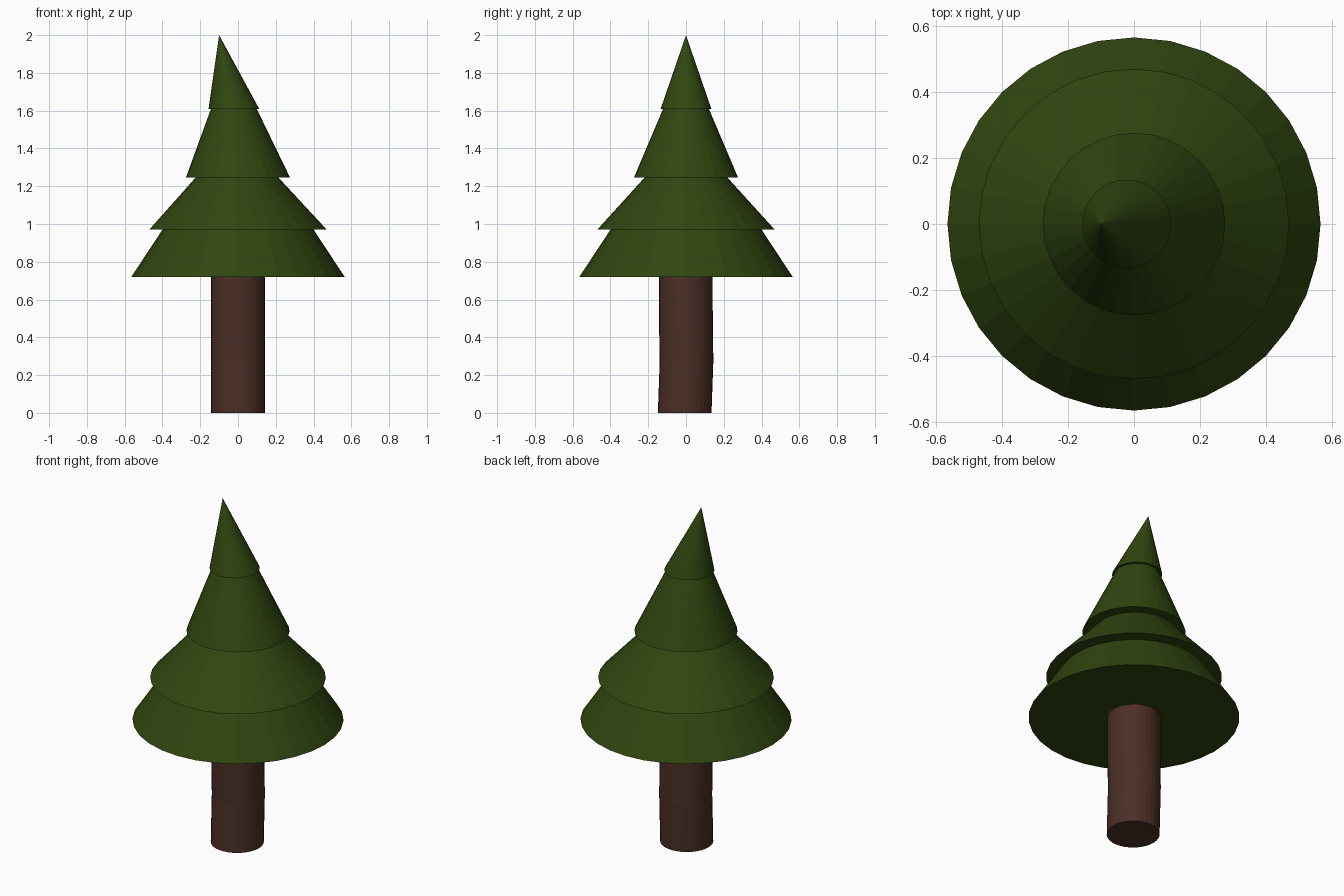
import bpy, bmesh, math

if "Cube" in bpy.data.objects:
    bpy.data.objects.remove(bpy.data.objects["Cube"])

SIDES = 32


def material(name, color):
    m = bpy.data.materials.new(name)
    m.diffuse_color = (*color, 1)
    m.use_nodes = True
    m.node_tree.nodes["Principled BSDF"].inputs["Base Color"].default_value = m.diffuse_color
    return m


def loft(name, rings, mat, tip=None):
    """Stack of circles (x, y, z, radius), closed by caps or a pointed tip."""
    bm = bmesh.new()
    loops = []
    for x, y, z, r in rings:
        loops.append([bm.verts.new((x + r * math.cos(a), y + r * math.sin(a), z))
                      for a in (2 * math.pi * i / SIDES for i in range(SIDES))])
    for lo, hi in zip(loops, loops[1:]):
        for i in range(SIDES):
            j = (i + 1) % SIDES
            bm.faces.new((lo[i], lo[j], hi[j], hi[i]))
    bm.faces.new(loops[0][::-1])
    if tip:
        t = bm.verts.new(tip)
        for i in range(SIDES):
            bm.faces.new((loops[-1][i], loops[-1][(i + 1) % SIDES], t))
    else:
        bm.faces.new(loops[-1])
    bm.normal_update()
    me = bpy.data.meshes.new(name)
    bm.to_mesh(me)
    bm.free()
    me.materials.append(mat)
    ob = bpy.data.objects.new(name, me)
    bpy.context.collection.objects.link(ob)
    return ob


bark = material("brown bark", (0.070, 0.028, 0.019))
needles = material("dark green needles", (0.030, 0.061, 0.005))

# Trunk, slightly bowed along y
loft("trunk", [(0, -0.007, 0, 0.142), (0, 0.003, 0.28, 0.142),
               (0, 0.0, 0.43, 0.142), (0, -0.001, 0.72, 0.142)], bark)

# Foliage: flared tiers with flat undersides, tip leaning to -x
loft("foliage", [
    (0, 0, 0.72, 0.565), (0, 0, 0.97, 0.40),
    (0, 0, 0.97, 0.47), (-0.005, 0, 1.245, 0.22),
    (0, 0, 1.245, 0.276), (-0.022, 0, 1.61, 0.121),
    (-0.022, 0, 1.61, 0.134)], needles, tip=(-0.1, 0, 2.0))
